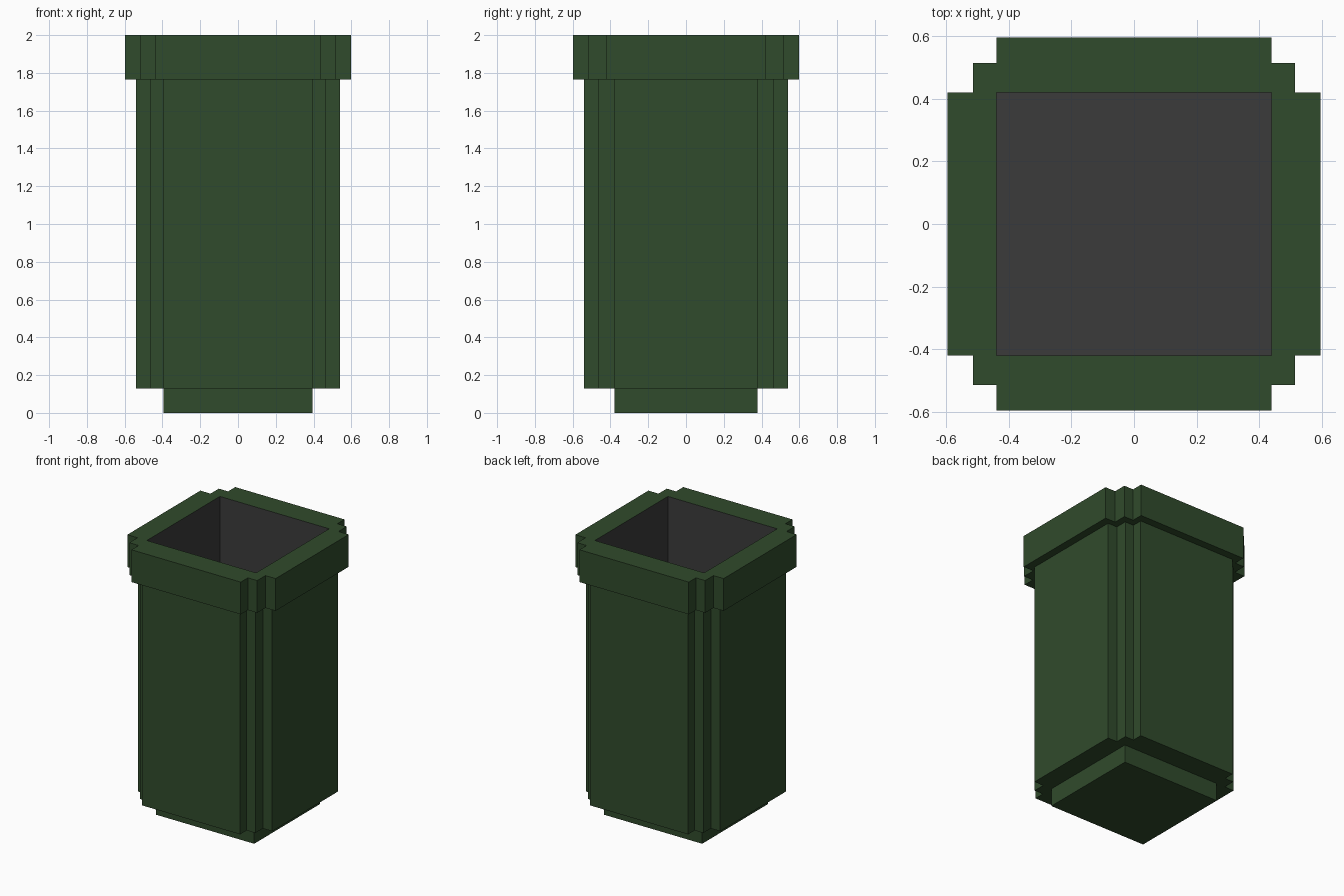
import bpy, bmesh

if "Cube" in bpy.data.objects:
    bpy.data.objects.remove(bpy.data.objects["Cube"])


def material(name, rgb):
    mat = bpy.data.materials.new(name)
    mat.diffuse_color = (*rgb, 1)
    mat.use_nodes = True
    mat.node_tree.nodes["Principled BSDF"].inputs["Base Color"].default_value = mat.diffuse_color
    return mat


green = material("dark_green", (0.030, 0.070, 0.025))
grey = material("dark_grey", (0.044, 0.044, 0.044))


def rectangle(x, y):
    return [(x, y), (-x, y), (-x, -y), (x, -y)]


def stepped(outer, mid, x_in, y_in):
    """Square outline with two steps at each corner, counter-clockwise."""
    corner = [(outer, y_in), (mid, y_in), (mid, mid), (x_in, mid), (x_in, outer)]
    points = []
    for sx, sy in ((1, 1), (-1, 1), (-1, -1), (1, -1)):
        c = [(x * sx, y * sy) for x, y in corner]
        points += c if sx * sy > 0 else c[::-1]
    return points


def ring(bm, points, z):
    return [bm.verts.new((x, y, z)) for x, y in points]


def walls(bm, low, high):
    n = len(low)
    for i in range(n):
        j = (i + 1) % n
        bm.faces.new((low[i], low[j], high[j], high[i]))


def finish(bm, name, mat):
    mesh = bpy.data.meshes.new(name)
    bm.to_mesh(mesh)
    bm.free()
    mesh.materials.append(mat)
    obj = bpy.data.objects.new(name, mesh)
    bpy.context.collection.objects.link(obj)


def open_box(name, points, z0, z1, mat, inward=False):
    """Walls and floor, open at the top."""
    bm = bmesh.new()
    low, high = ring(bm, points, z0), ring(bm, points, z1)
    walls(bm, low, high)
    bm.faces.new(low[::-1])
    if inward:
        bmesh.ops.reverse_faces(bm, faces=bm.faces[:])
    finish(bm, name, mat)


def collar(name, outer, inner, z0, z1, mat):
    """Stepped outer wall with flat top and bottom around a square opening."""
    bm = bmesh.new()
    low, high = ring(bm, outer, z0), ring(bm, outer, z1)
    walls(bm, low, high)
    for loop, z, up in ((low, z0, False), (high, z1, True)):
        hole = ring(bm, inner, z)
        for k in range(4):
            side = [loop[(5 * k + 2 + s) % 20] for s in range(6)]
            face = side + [hole[(k + 1) % 4], hole[k]]
            bm.faces.new(face if up else face[::-1])
    finish(bm, name, mat)


opening = rectangle(0.44, 0.42)

# Plinth under the bin
open_box("base", rectangle(0.395, 0.378), 0, 0.13, green)
# Main shell with stepped corners
open_box("body", stepped(0.54, 0.465, 0.395, 0.378), 0.13, 1.765, green)
# Wider top rim around the opening
collar("rim", stepped(0.597, 0.515, 0.44, 0.42), opening, 1.765, 2.0, green)
# Grey inside surface
open_box("liner", opening, 0.16, 2.0, grey, inward=True)
